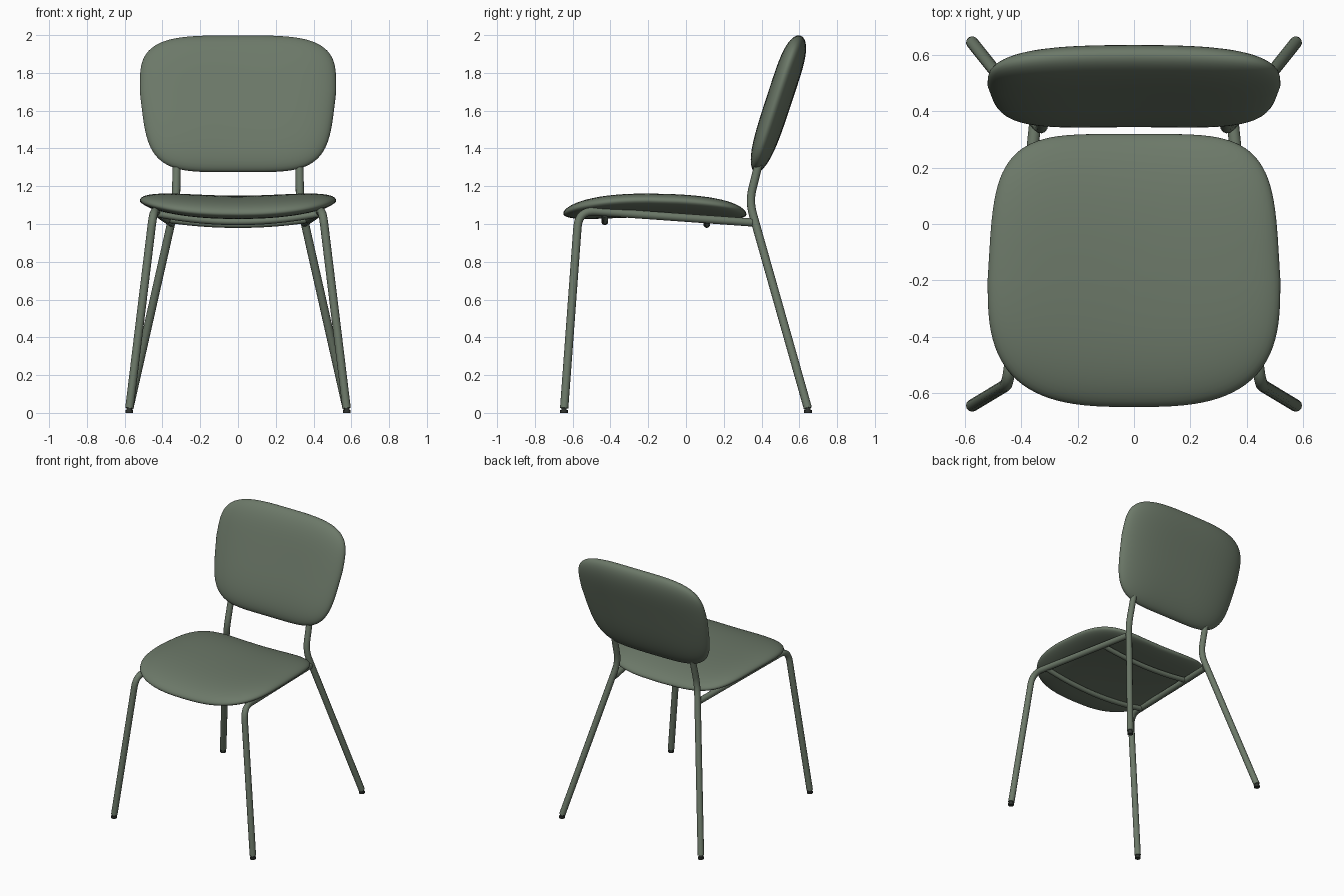
import bpy, bmesh, math
from mathutils import Vector

cube = bpy.data.objects.get("Cube")
if cube:
    bpy.data.objects.remove(cube, do_unlink=True)


def material(name, color):
    mat = bpy.data.materials.new(name)
    mat.use_nodes = True
    mat.diffuse_color = color
    mat.node_tree.nodes["Principled BSDF"].inputs["Base Color"].default_value = color
    return mat


green = material("sage green", (0.15, 0.19, 0.14, 1))
dark = material("dark rubber", (0.03, 0.035, 0.03, 1))


def finish(obj, mat):
    obj.data.materials.append(mat)
    bpy.ops.object.select_all(action="DESELECT")
    obj.select_set(True)
    bpy.context.view_layer.objects.active = obj
    if obj.type == "CURVE":
        bpy.ops.object.convert(target="MESH")
    bpy.ops.object.shade_smooth_by_angle(angle=math.radians(50))


def cushion(name, half_width, low, high, place, segments=96, rings=16):
    """Padded shape; low and high give (length, exponent, taper) of each half."""
    def outline(angle):
        c, s = math.cos(angle), math.sin(angle)
        length, power, taper = high if s >= 0 else low
        u = math.copysign(abs(c) ** (2 / power), c)
        v = math.copysign(abs(s) ** (2 / power), s)
        return u * (half_width - taper * abs(v)), v * length

    bm = bmesh.new()
    edge = [outline(math.tau * i / segments) for i in range(segments)]
    # Loops run from the middle of one side, around the rim, to the other side
    loops = []
    for k in range(1, 2 * rings):
        a = math.pi * k / (2 * rings)
        r = math.sin(a)
        puff = math.copysign(math.sqrt(max(0, 1 - r ** 4)), math.cos(a))
        loops.append([bm.verts.new(place(u * r, v * r, puff)) for u, v in edge])
    for a, b in zip(loops, loops[1:]):
        for i in range(segments):
            j = (i + 1) % segments
            bm.faces.new((a[i], b[i], b[j], a[j]))
    for loop, side in ((loops[0], 1), (loops[-1], -1)):
        tip = bm.verts.new(place(0, 0, side))
        for i in range(segments):
            bm.faces.new((tip, loop[i], loop[(i + 1) % segments]))
    bmesh.ops.recalc_face_normals(bm, faces=bm.faces)
    mesh = bpy.data.meshes.new(name)
    bm.to_mesh(mesh)
    bm.free()
    obj = bpy.data.objects.new(name, mesh)
    bpy.context.collection.objects.link(obj)
    finish(obj, green)


def tube(name, points, radius, bend=0.0):
    """Round tube along points, with each inner corner rounded by bend."""
    pts = [Vector(p) for p in points]
    path = [pts[0]]
    for prev, p, nxt in zip(pts, pts[1:], pts[2:]):
        if not bend:
            path.append(p)
            continue
        a = p + (prev - p).normalized() * bend
        b = p + (nxt - p).normalized() * bend
        for i in range(9):
            t = i / 8
            path.append(a * (1 - t) ** 2 + p * 2 * t * (1 - t) + b * t * t)
    path.append(pts[-1])
    curve = bpy.data.curves.new(name, "CURVE")
    curve.dimensions = "3D"
    curve.bevel_depth = radius
    curve.bevel_resolution = 4
    curve.use_fill_caps = True
    spline = curve.splines.new("POLY")
    spline.points.add(len(path) - 1)
    for sp, p in zip(spline.points, path):
        sp.co = (*p, 1)
    obj = bpy.data.objects.new(name, curve)
    bpy.context.collection.objects.link(obj)
    finish(obj, green)


# Seat: dished across, dropping at the front and the rear
def seat_point(u, v, puff):
    drop = 0.03 * (v / 0.45) ** 2 if v < 0 else 0.035 * (v / 0.52) ** 2
    z = 1.085 + 0.04 * (u / 0.52) ** 2 - drop
    return u, v - 0.2, z + puff * (0.065 if puff > 0 else 0.05)


cushion("seat", 0.52, (0.45, 3, 0), (0.52, 4.5, 0.03), seat_point)


# Backrest: leaning back, sides curving slightly forward
def back_point(u, v, puff):
    y = 0.508 + 0.33 * v - 0.015 * (u / 0.5) ** 2
    return u, y - 0.064 * puff, 1.7 + v + 0.02 * puff


cushion("backrest", 0.52, (0.425, 4.5, 0.05), (0.297, 3.8, 0), back_point)

# Tube frame and feet, on both sides
for side, s in (("left", 1), ("right", -1)):
    tube(side + "_front_leg_and_rail",
         [(s * 0.575, -0.645, 0.025), (s * 0.447, -0.568, 1.073), (s * 0.352, 0.35, 1.008)],
         0.022, 0.09)
    tube(side + "_rear_leg_and_back_post",
         [(s * 0.575, 0.645, 0.025), (s * 0.328, 0.335, 1.12), (s * 0.325, 0.385, 1.32)],
         0.022, 0.07)
    for end, y in (("front", -0.646), ("rear", 0.646)):
        bpy.ops.mesh.primitive_cylinder_add(vertices=24, radius=0.02, depth=0.014,
                                            location=(s * 0.576, y, 0.007))
        pad = bpy.context.object
        pad.name = side + "_" + end + "_foot"
        finish(pad, dark)
        bpy.ops.mesh.primitive_cylinder_add(vertices=16, radius=0.014, depth=0.03,
                                            location=(s * 0.576, y, 0.025))
        neck = bpy.context.object
        neck.name = side + "_" + end + "_foot_neck"
        finish(neck, dark)

# Sagging crossbars under the seat
for name, y, half, z_end, z_mid in (("front_crossbar", -0.43, 0.43, 1.055, 1.012),
                                    ("rear_crossbar", 0.11, 0.375, 1.025, 0.997)):
    steps = [i / 8 for i in range(-8, 9)]
    tube(name, [(half * t, y, z_mid + (z_end - z_mid) * t * t) for t in steps], 0.018)
